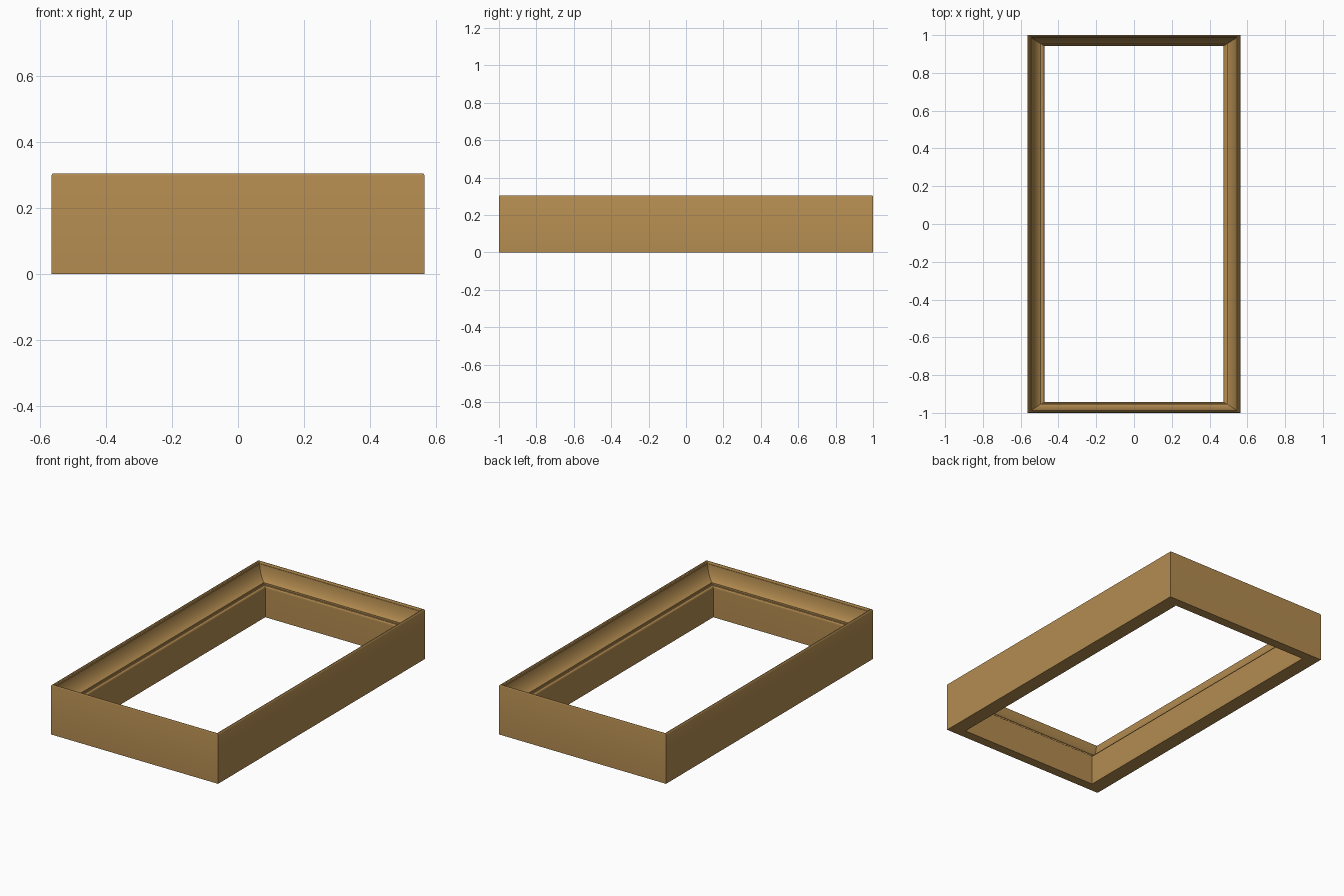
import bpy, bmesh, math

if "Cube" in bpy.data.objects:
    bpy.data.objects.remove(bpy.data.objects["Cube"])

HX, HY = 0.565, 1.0      # outer half sizes
WX, WY = 0.09, 0.058     # moulding width on the long and short rails

# Moulding cross-section: (inward fraction, height)
profile = [(0, 0), (0, 0.298), (0.02, 0.302), (0.06, 0.305), (0.12, 0.305),
           (0.16, 0.302), (0.18, 0.296), (0.18, 0.291), (0.22, 0.291)]
# concave scoop
for i in range(1, 13):
    a = math.radians(12 + 60 * i / 12)
    a0, a1 = math.radians(12), math.radians(72)
    t = (math.cos(a0) - math.cos(a)) / (math.cos(a0) - math.cos(a1))
    s = (math.sin(a) - math.sin(a0)) / (math.sin(a1) - math.sin(a0))
    profile.append((0.22 + 0.58 * t, 0.291 - 0.088 * s))
# small step and rounded sight edge
profile += [(0.80, 0.193), (0.86, 0.193)]
for i in range(7):
    a = math.radians(90 - 15 * i)
    profile.append((0.88 + 0.12 * math.cos(a), 0.177 + 0.013 * math.sin(a)))
profile.append((1, 0))

# Sweep the section round the four mitred corners
bm = bmesh.new()
rings = []
for sx, sy in ((-1, -1), (1, -1), (1, 1), (-1, 1)):
    rings.append([bm.verts.new((sx * (HX - WX * t), sy * (HY - WY * t), z))
                  for t, z in profile])
n = len(profile)
for k in range(4):
    a, b = rings[k], rings[(k + 1) % 4]
    for i in range(n):
        j = (i + 1) % n
        bm.faces.new((a[i], b[i], b[j], a[j]))
bmesh.ops.recalc_face_normals(bm, faces=bm.faces)
mesh = bpy.data.meshes.new("picture_frame")
bm.to_mesh(mesh)
bm.free()

frame = bpy.data.objects.new("picture_frame", mesh)
bpy.context.collection.objects.link(frame)
wood = bpy.data.materials.new("wood")
wood.diffuse_color = (0.45, 0.26, 0.08, 1)
wood.use_nodes = True
wood.node_tree.nodes["Principled BSDF"].inputs["Base Color"].default_value = wood.diffuse_color
mesh.materials.append(wood)

bpy.context.view_layer.objects.active = frame
frame.select_set(True)
bpy.ops.object.shade_smooth_by_angle(angle=math.radians(30))
